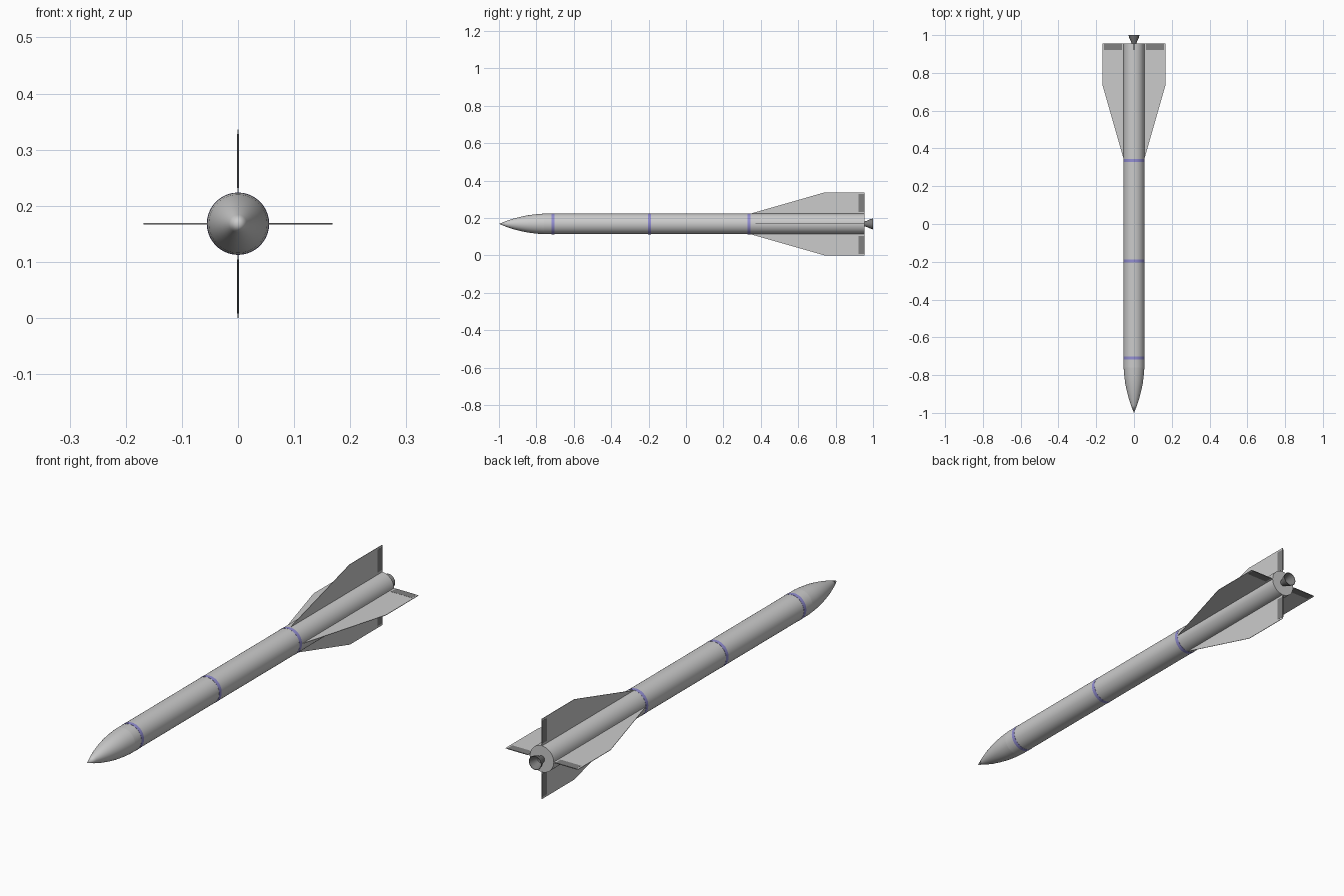
import bpy, bmesh, math
from mathutils import Matrix, Vector

cube = bpy.data.objects.get("Cube")
if cube:
    bpy.data.objects.remove(cube, do_unlink=True)

AXIS_Z = 0.168
RADIUS = 0.055


def material(name, rgb):
    m = bpy.data.materials.new(name)
    m.use_nodes = True
    m.diffuse_color = (*rgb, 1)
    m.node_tree.nodes["Principled BSDF"].inputs["Base Color"].default_value = (*rgb, 1)
    return m


light_grey = material("light grey", (0.6, 0.6, 0.6))
mid_grey = material("mid grey", (0.22, 0.22, 0.22))
dark_grey = material("dark grey", (0.2, 0.2, 0.2))
violet = material("violet blue", (0.29, 0.27, 0.65))


def finish(name, bm, mat, smooth=False):
    bmesh.ops.remove_doubles(bm, verts=bm.verts, dist=1e-5)
    bmesh.ops.recalc_face_normals(bm, faces=bm.faces)
    mesh = bpy.data.meshes.new(name)
    bm.to_mesh(mesh)
    bm.free()
    mesh.materials.append(mat)
    obj = bpy.data.objects.new(name, mesh)
    bpy.context.collection.objects.link(obj)
    obj.location.z = AXIS_Z
    if smooth:
        bpy.ops.object.select_all(action="DESELECT")
        obj.select_set(True)
        bpy.context.view_layer.objects.active = obj
        bpy.ops.object.shade_smooth_by_angle(angle=math.radians(35))
    return obj


def lathe(name, profile, mat, closed=False):
    """Spin (y, radius) points around the long axis."""
    bm = bmesh.new()
    verts = [bm.verts.new((r, y, 0)) for y, r in profile]
    pairs = list(zip(verts, verts[1:])) + ([(verts[-1], verts[0])] if closed else [])
    edges = [bm.edges.new(p) for p in pairs]
    bmesh.ops.spin(bm, geom=verts + edges, cent=(0, 0, 0), axis=(0, 1, 0),
                   angle=math.tau, steps=40)
    return finish(name, bm, mat, smooth=True)


def plate(name, outline, thickness, angle, mat):
    """Flat plate from (radius, y) points, turned around the long axis."""
    bm = bmesh.new()
    face = bm.faces.new([bm.verts.new((r, y, -thickness / 2)) for r, y in outline])
    top = bmesh.ops.extrude_face_region(bm, geom=[face])
    moved = [v for v in top["geom"] if isinstance(v, bmesh.types.BMVert)]
    bmesh.ops.translate(bm, verts=moved, vec=Vector((0, 0, thickness)))
    bmesh.ops.rotate(bm, verts=bm.verts, cent=(0, 0, 0), matrix=Matrix.Rotation(angle, 3, "Y"))
    return finish(name, bm, mat)


# Ogive nose and straight body tube
lathe("nose_cone", [(-1, 0), (-0.96, 0.016), (-0.92, 0.029), (-0.88, 0.039),
                    (-0.84, 0.047), (-0.80, 0.052), (-0.76, RADIUS)], light_grey)
lathe("body_tube", [(-0.76, RADIUS), (0.955, RADIUS), (0.955, 0)], light_grey)

# Painted rings around the body
for name, y in (("front_band", -0.71), ("middle_band", -0.195), ("rear_band", 0.337)):
    lathe(name, [(y - 0.008, RADIUS), (y - 0.008, RADIUS + 0.0006),
                 (y + 0.008, RADIUS + 0.0006), (y + 0.008, RADIUS)], violet)

# Hollow flared engine nozzle
lathe("engine_nozzle", [(0.95, 0.012), (0.965, 0.016), (0.985, 0.025), (1.0, 0.029),
                        (1.0, 0.027), (0.985, 0.022), (0.965, 0.012), (0.96, 0.0)], dark_grey)

# Four fins with control flaps at the trailing edge
FIN = [(0.045, 0.33), (RADIUS, 0.345), (0.168, 0.74), (0.168, 0.955), (0.045, 0.955)]
FLAP = [(0.064, 0.922), (0.16, 0.922), (0.16, 0.9555), (0.064, 0.9555)]
for i, side in enumerate(("left", "lower", "right", "upper")):
    angle = i * math.pi / 2
    plate(side + "_fin", FIN, 0.002, angle, light_grey)
    plate(side + "_fin_flap", FLAP, 0.003, angle, mid_grey)
